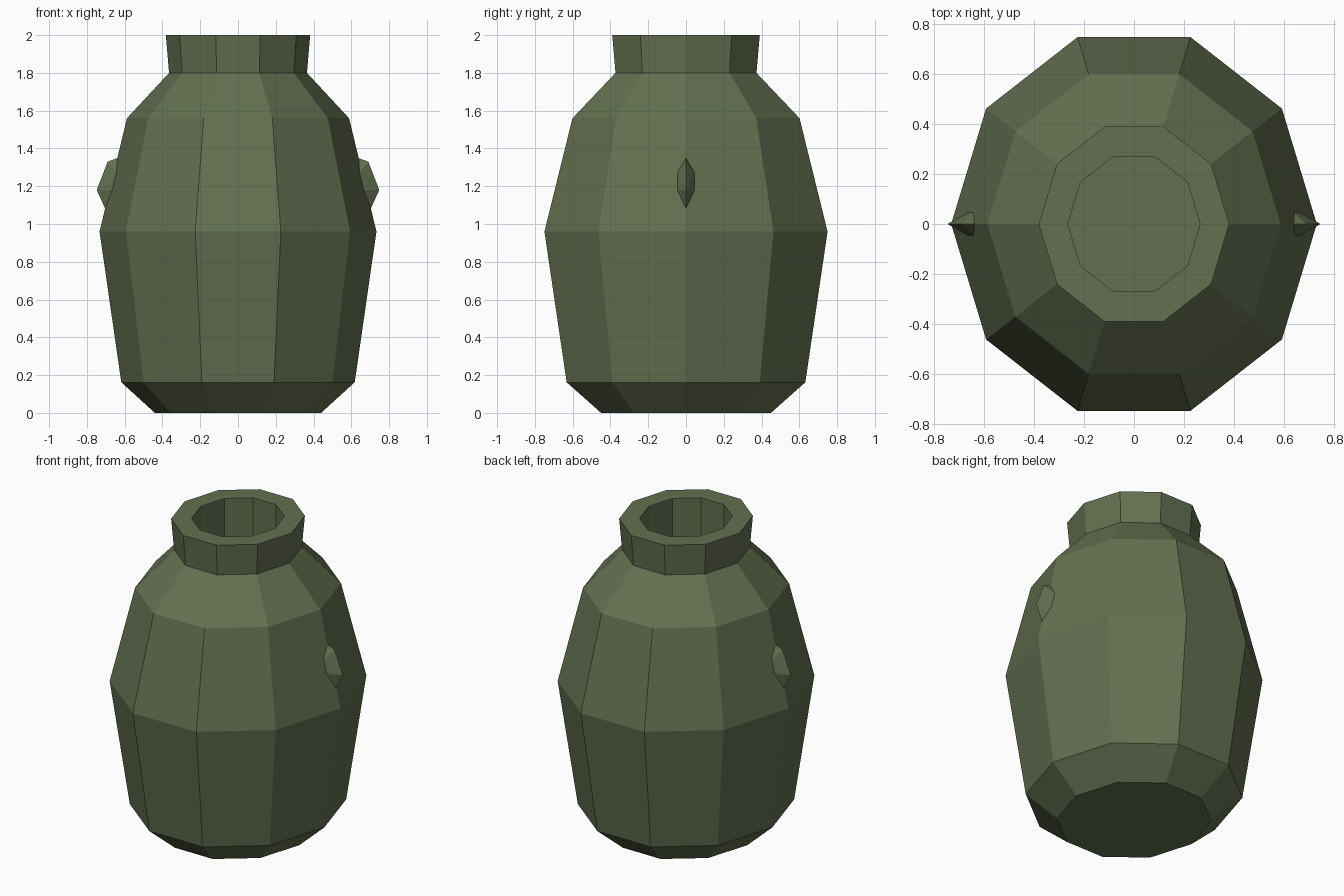
import bpy, bmesh, math

if "Cube" in bpy.data.objects:
    bpy.data.objects.remove(bpy.data.objects["Cube"])

SIDES = 10
Y_STRETCH = 1.075  # the jar is slightly deeper than wide

olive = bpy.data.materials.new("dark olive clay")
olive.diffuse_color = (0.125, 0.16, 0.08, 1)
olive.use_nodes = True
olive.node_tree.nodes["Principled BSDF"].inputs["Base Color"].default_value = olive.diffuse_color


def finish(bm, name):
    bmesh.ops.recalc_face_normals(bm, faces=bm.faces)
    mesh = bpy.data.meshes.new(name)
    bm.to_mesh(mesh)
    bm.free()
    mesh.materials.append(olive)
    obj = bpy.data.objects.new(name, mesh)
    bpy.context.collection.objects.link(obj)
    return obj


def lathe(name, profile):
    """Stack ten-sided rings along a (radius, height) profile, capping both ends."""
    bm = bmesh.new()
    rings = []
    for r, z in profile:
        ring = []
        for i in range(SIDES):
            a = 2 * math.pi * i / SIDES
            ring.append(bm.verts.new((r * math.cos(a), r * Y_STRETCH * math.sin(a), z)))
        rings.append(ring)
    for low, high in zip(rings, rings[1:]):
        for i in range(SIDES):
            j = (i + 1) % SIDES
            bm.faces.new((low[i], low[j], high[j], high[i]))
    bm.faces.new(rings[0])
    bm.faces.new(rings[-1])
    return finish(bm, name)


# Jar: foot, belly, shoulder, flared neck, rim and recessed mouth
lathe("jar_body", [
    (0.44, 0.0), (0.618, 0.162), (0.733, 0.96), (0.588, 1.56),
    (0.365, 1.80), (0.382, 2.0), (0.265, 2.0), (0.265, 1.66),
])


# Pointed lugs on the left and right, each with a central ridge
def lug(name, side):
    points = [(0.635, 0, 1.35), (0.69, 0, 1.33), (0.748, 0, 1.18), (0.70, 0, 1.075)]
    for s in (-1, 1):
        points += [(0.642, s * 0.047, 1.27), (0.664, s * 0.047, 1.18)]
    bm = bmesh.new()
    for x, y, z in points:
        bm.verts.new((side * x, y, z))
    bmesh.ops.convex_hull(bm, input=bm.verts)
    finish(bm, name)


lug("left_lug", -1)
lug("right_lug", 1)
